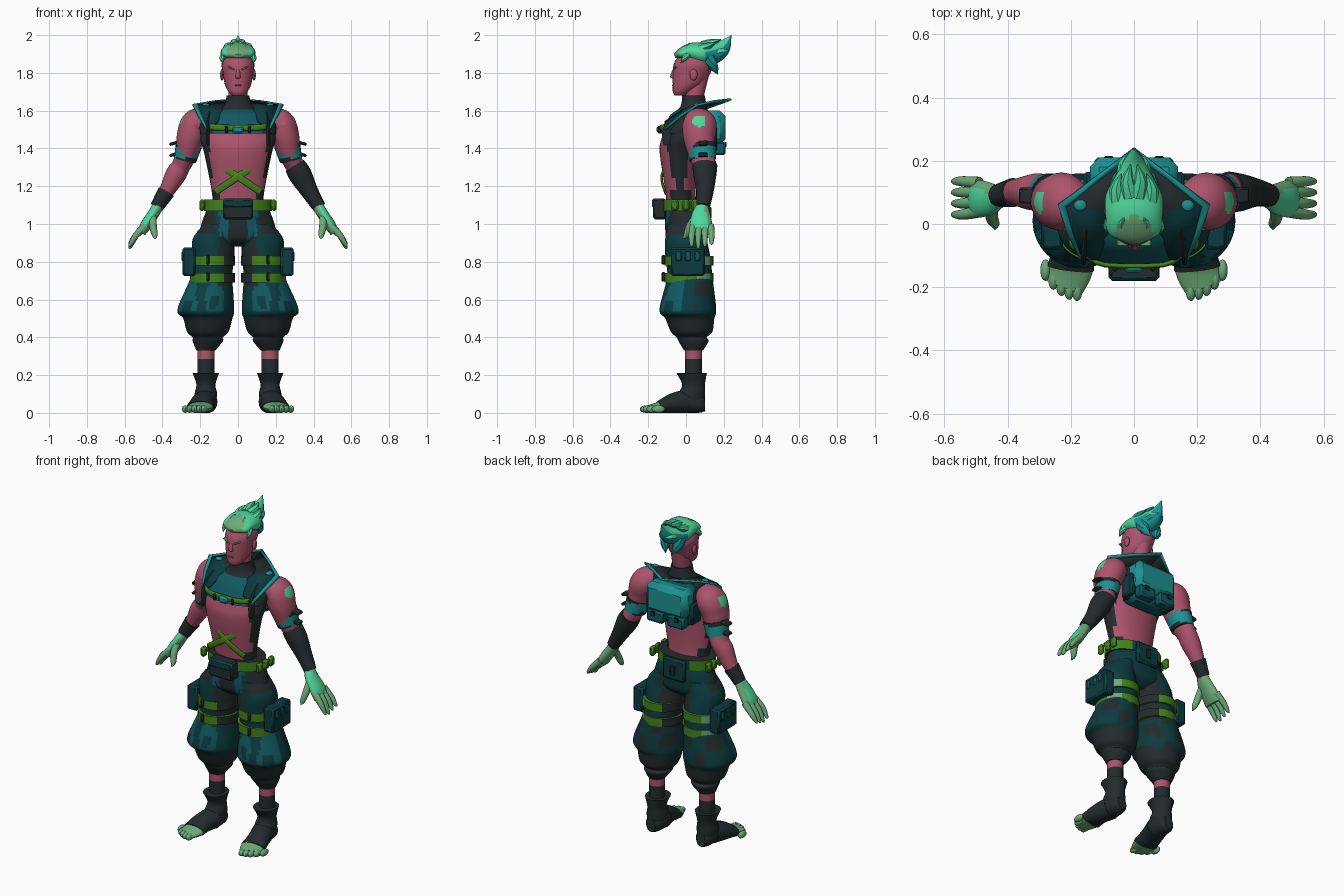
import bpy, bmesh, math
from mathutils import Vector, Matrix

cube = bpy.data.objects.get("Cube")
if cube:
    bpy.data.objects.remove(cube, do_unlink=True)

# Flat colours
def colour(name, *rgb):
    material = bpy.data.materials.new(name)
    material.use_nodes = True
    value = [((c / 255 + .055) / 1.055) ** 2.4 for c in rgb] + [1]
    material.diffuse_color = value
    material.node_tree.nodes["Principled BSDF"].inputs["Base Color"].default_value = value
    return material

skin = colour("rose_skin", 172, 84, 108)
mint = colour("bright_mint", 78, 216, 158)
sage = colour("sage_green", 108, 170, 120)
teal = colour("bright_teal", 28, 146, 146)
mid_teal = colour("mid_teal", 17, 88, 97)
dark_teal = colour("dark_teal", 12, 59, 64)
charcoal = colour("charcoal", 35, 43, 45)
green = colour("strap_green", 66, 130, 25)
SIDES = {"centre": {"": 1}, "left": {"left_": 1}, "right": {"right_": -1}, "both": {"left_": 1, "right_": -1}}
X, Y, Z = Matrix.Identity(3)
built = []

# Paint faces by a rule, then make the object on one or both sides
def finish(bm, name, paint, side="centre"):
    bmesh.ops.recalc_face_normals(bm, faces=bm.faces)
    bm.normal_update()
    materials = []
    for face in bm.faces:
        material = paint(face.calc_center_median(), face.normal) if callable(paint) else paint
        if material not in materials:
            materials.append(material)
        face.material_index = materials.index(material)
    for prefix, sign in SIDES[side].items():
        copy = bm.copy()
        if sign < 0:
            bmesh.ops.scale(copy, vec=(-1, 1, 1), verts=copy.verts)
            bmesh.ops.reverse_faces(copy, faces=copy.faces)
        mesh = bpy.data.meshes.new(prefix + name)
        copy.to_mesh(mesh)
        copy.free()
        for material in materials:
            mesh.materials.append(material)
        built.append(bpy.data.objects.new(prefix + name, mesh))
        bpy.context.collection.objects.link(built[-1])
    bm.free()

def smooth_path(points, steps):
    points = [Vector(p) for p in points]
    padded = [points[0], *points, points[-1]]
    path = []
    for a, b, c, d in zip(padded, padded[1:], padded[2:], padded[3:]):
        for t in (k / steps for k in range(steps)):
            path.append(b + (c - a) * (t / 2) + (a * 2 - b * 5 + c * 4 - d) * (t * t / 2)
                        + (b * 3 - a - c * 3 + d) * (t ** 3 / 2))
    return path + [points[-1]]

# Elliptic rings (x, y, z, half width, half depth); level rings if no reference axis
def sweep(name, points, paint, side="centre", axis=None, sides=20, steps=3):
    bm = bmesh.new()
    path = smooth_path(points, steps)
    rings = []
    for before, p, after in zip(path[:1] + path, path, path[1:] + path[-1:]):
        across, up = X, Y
        if axis:
            way = Vector((after - before)[:3]).normalized()
            across = way.cross(axis).normalized()
            up = across.cross(way)
        ring = []
        for angle in (math.tau * k / sides for k in range(sides)):
            v = Vector(p[:3]) + across * (math.cos(angle) * p[3]) + up * (math.sin(angle) * p[4])
            ring.append(bm.verts.new((v.x, v.y, max(v.z, 0))))
        rings.append(ring)
    for a, b in zip(rings, rings[1:]):
        for k in range(sides):
            bm.faces.new((a[k - 1], a[k], b[k], b[k - 1]))
    bm.faces.new(rings[0])
    bm.faces.new(rings[-1])
    finish(bm, name, paint, side)

# Same sweep along the middle plane, rings (y, z, half width, half depth)
def middle_sweep(name, rings, paint, **options):
    sweep(name, [(0, *ring) for ring in rings], paint, **options)

def grow(rings, amount):
    return [(x, y, z, width + amount, depth + amount) for x, y, z, width, depth in rings]

def box(name, centre, size, paint, side="centre", tilt=0, bevel=.01):
    bm = bmesh.new()
    turn = Matrix.Rotation(math.radians(tilt), 4, 'Y')
    bmesh.ops.create_cube(bm, size=1, matrix=Matrix.Translation(centre) @ turn @ Matrix.Diagonal((*size, 1)))
    bmesh.ops.bevel(bm, geom=bm.edges[:], offset=min(bevel, min(size) / 3), segments=1, affect='EDGES')
    finish(bm, name, paint, side)

def ball(name, centre, radii, paint):
    bm = bmesh.new()
    matrix = Matrix.Translation(centre) @ Matrix.Diagonal((*radii, 1))
    bmesh.ops.create_uvsphere(bm, u_segments=14, v_segments=9, radius=1, matrix=matrix)
    finish(bm, name, paint, "both")

# Torso with dark side panels
def torso_paint(c, n):
    edge = .15 if c.z > 1.29 else .14 if c.z > 1.19 else .1
    return charcoal if abs(c.x) > edge else skin

middle_sweep("torso", [(-.02, 1.07, .13, .08), (-.03, 1.18, .14, .08), (-.04, 1.38, .18, .1),
                       (-.03, 1.45, .2, .1), (0, 1.54, .18, .1), (.03, 1.6, .12, .07)], torso_paint, sides=48)

# Cropped vest, neck and straps
def vest_paint(c, n):
    return mid_teal if n.y < -.3 and abs(c.x) < .12 and c.z < 1.6 else charcoal

middle_sweep("vest", [(-.03, 1.48, .2, .11), (0, 1.53, .2, .11), (.02, 1.58, .16, .1),
                      (.04, 1.62, .08, .07), (.04, 1.68, .06, .06)], vest_paint, sides=36)
middle_sweep("neck", [(.04, 1.66, .05, .05), (.06, 1.78, .05, .06)], skin)
chest_line = [(x, -.1 if abs(x) > .1 else -.13, 1.5 + abs(x) / 9, .016, .008) for x in (-.15, -.09, .09, .15)]
sweep("chest_strap", chest_line, green, axis=Y)
box("chest_buckle", (0, -.14, 1.5), (.06, .03, .04), teal)
box("strap_clip", (.06, -.14, 1.5), (.015, .02, .04), charcoal, "both")
for label, sign in {"falling": 1, "rising": -1}.items():
    belly_line = [(.12 * sign * t, -.13 + abs(t) * (.03 - .01 * t), 1.25 - .08 * t, .018, .006) for t in (-1, 0, 1)]
    sweep(label + "_belly_strap", belly_line, green, axis=Y)
sweep("shoulder_harness", [(.16, -.09, 1.42, .03, .01), (.16, -.09, 1.51, .03, .01), (.15, .02, 1.58, .03, .01),
                           (.14, .1, 1.55, .03, .01), (.13, .09, 1.38, .03, .01)], charcoal, "both", axis=X)

# Wide pointed collar with a bright rim
outer = [(0, .24, 1.66), (.12, .15, 1.65), (.24, .06, 1.63), (.21, -.03, 1.57), (.17, -.11, 1.5)]
inner = [(0, .1, 1.61), (.05, .08, 1.61), (.06, .04, 1.61), (.08, -.02, 1.6), (.11, -.11, 1.54)]
def collar_band(name, near, far, paint):
    bm = bmesh.new()
    a, b = [[bm.verts.new(Vector(o).lerp(Vector(i), t)) for o, i in zip(outer, inner)] for t in (near, far)]
    for k in range(len(a) - 1):
        bm.faces.new((a[k], a[k + 1], b[k + 1], b[k]))
    finish(bm, name, paint, "both")
    for ob in built[-2:]:
        modifier = ob.modifiers.new("thickness", 'SOLIDIFY')
        modifier.thickness, modifier.offset = .012, 0

collar_band("collar_rim", 0, .14, teal)
collar_band("collar_inside", .14, 1, lambda c, n: dark_teal if c.y < .03 else charcoal)
ball("collar_stud", (.17, .06, 1.63), (.02, .02, .01), teal)

# Backpack
box("backpack", (0, .11, 1.48), (.27, .13, .24), mid_teal, bevel=.03)
box("backpack_flap", (0, .15, 1.51), (.28, .12, .18), teal, bevel=.03)
box("backpack_pocket", (.07, .18, 1.4), (.11, .06, .07), mid_teal, "both")
box("backpack_side_pocket", (.14, .12, 1.45), (.04, .09, .13), dark_teal, "both")
box("backpack_clasp", (.08, .21, 1.42), (.03, .01, .03), charcoal, "both")

# Arms, with one long sleeve and one short wrist wrap
def arm_paint(c, n):
    return mint if (c - Vector((.29, .07, 1.54))).length < .036 else skin

arm_rings = [(.16, .05, 1.55, .06, .06), (.22, .07, 1.53, .08, .09), (.25, .07, 1.46, .075, .085),
             (.27, .08, 1.38, .06, .07), (.3, .1, 1.31, .05, .06), (.33, .1, 1.26, .055, .055),
             (.38, .1, 1.17, .04, .04), (.43, .09, 1.09, .03, .03)]
sweep("arm", arm_rings, arm_paint, "both", axis=Y, sides=56, steps=9)
sweep("long_sleeve", grow(arm_rings[4:], .006), charcoal, "left", axis=Y)
sweep("wrist_wrap", grow(arm_rings[6:], .006), charcoal, "right", axis=Y)
sweep("arm_band", [(.26, .08, 1.42, .07, .08), (.28, .09, 1.34, .06, .07)],
      lambda c, n: teal if 1.35 < c.z < 1.41 else charcoal, "both", axis=Y, steps=6)
for height in (1.37, 1.43):
    box("band_tail", (.33, .09, height), (.07, .05, .017), charcoal, "both", tilt=15)

# Hands
def palm_paint(c, n):
    return mint if n.x > -.1 and n.y < .3 and c.z > .97 else sage

sweep("palm", [(.42, .09, 1.1, .03, .03), (.45, .08, 1.05, .03, .05), (.49, .08, .99, .03, .06),
               (.51, .08, .95, .02, .06)], palm_paint, "both", axis=Y)
for i in range(4):
    y, drop = .03 + .035 * i, .01 * abs(i - 1)
    sweep("finger", [(.49, .04 + .03 * i, .99, .02, .02), (.54, y, .94, .017, .017),
                     (.57, y, .88 + drop, .01, .01), (.58, y, .87 + drop, 0, 0)], sage, "both", axis=Y, sides=10)
sweep("thumb", [(.45, .06, 1.05, .02, .02), (.45, .02, .99, .02, .02), (.44, 0, .94, .015, .015),
                (.44, -.02, .92, 0, 0)], sage, "both", axis=Y, sides=10)

# Head and face
middle_sweep("head", [(-.03, 1.68, .03, .03), (-.02, 1.7, .05, .05), (.01, 1.74, .07, .08), (.03, 1.8, .08, .1),
                      (.04, 1.86, .085, .1), (.04, 1.94, .03, .04)], skin, sides=24)
middle_sweep("nose", [(-.06, 1.82, .01, .01), (-.07, 1.78, .013, .015), (-.06, 1.77, .014, .01)], skin, sides=10)
ball("ear", (.085, .04, 1.79), (.01, .02, .03), skin)
box("brow", (.036, -.06, 1.825), (.04, .02, .008), sage, "both", tilt=-25)
box("lips", (0, -.07, 1.735), (.036, .01, .008), skin)

# Swept-back hair and its tufts
def hair_paint(c, n):
    if c.y > .1 and n.z < .3:
        return teal
    return sage if abs(c.x) < .06 and c.y < .03 - abs(c.x) * .6 else mint

middle_sweep("hair", [(-.06, 1.89, .02, .01), (-.03, 1.9, .08, .03), (.03, 1.91, .09, .05), (.09, 1.9, .09, .06),
                      (.15, 1.91, .06, .06), (.2, 1.94, .03, .04), (.24, 2, 0, 0)],
             hair_paint, axis=Z, sides=36, steps=5)
def tuft(name, root, tip, radius):
    middle = Vector(root).lerp(Vector(tip), .5) + X * .01
    sweep(name, [(*root, radius, radius), (*middle, radius * .7, radius * .7), (*tip, 0, 0)],
          hair_paint, "both", axis=Z, sides=8)

tuft("front_tuft", (.03, -.02, 1.9), (.03, .02, 1.96), .025)
tuft("side_tuft", (.07, .01, 1.9), (.08, -.03, 1.85), .02)
tuft("temple_tuft", (.05, .07, 1.92), (.04, .16, 1.96), .03)
tuft("nape_tuft", (.04, .12, 1.88), (.02, .17, 1.79), .04)
tuft("crown_tuft", (.01, .09, 1.94), (.01, .19, 1.98), .03)
tuft("rear_tuft", (.02, .15, 1.9), (.01, .23, 1.92), .035)

# Hips, belt and pouches
def hip_paint(c, n):
    x = abs(c.x)
    if n.y > .4:
        return dark_teal
    return charcoal if x < .04 or (x > .12 and c.z > .95) else mid_teal if x < .1 else dark_teal

def belt_paint(c, n):
    return charcoal if abs(n.z) > .8 else dark_teal if c.y > 0 and abs(c.x) < .08 else green

middle_sweep("hips", [(-.01, 1.11, .15, .1), (0, 1.04, .18, .11), (0, .97, .2, .11), (0, .92, .19, .1),
                      (0, .88, .1, .05)], hip_paint, sides=48)
middle_sweep("belt", [(-.01, 1.07, .18, .12), (-.01, 1.13, .18, .12)], belt_paint, sides=36)
box("belt_pouch", (0, -.14, 1.08), (.16, .07, .11), charcoal)
box("pouch_flap", (0, -.16, 1.11), (.16, .04, .05), dark_teal)
for y in (-.06, 0, .05):
    box("belt_clip", (.19, y, 1.1), (.03, .04, .06), green, "both")
box("back_panel", (0, .11, 1.06), (.15, .03, .13), dark_teal)
box("back_clip", (0, .13, 1.06), (.03, .01, .06), charcoal)

# Baggy trouser legs with soft blotches
def leg_paint(c, n):
    blotch = math.sin(c.x * 45 + c.z * 9) * math.sin(c.z * 33 + c.x * 8)
    if c.z > .93 and n.y < .4:
        return hip_paint(c, n)
    if c.z < .51 + blotch * .02 or (c.z > .68 and c.x < .1 + blotch * .01):
        return charcoal
    if n.y < -.2 and .54 < c.z < .72 and (.08 < c.x < .17 or c.x > .22) and blotch > -.4:
        return mid_teal
    return charcoal if n.y > .2 and blotch > .15 and c.z < .72 else dark_teal

sweep("trouser_leg", [(.1, 0, 1, .08, .1), (.13, 0, .92, .11, .11), (.13, .01, .82, .11, .12),
                      (.14, .02, .72, .11, .12), (.17, .01, .55, .15, .15), (.16, .02, .5, .13, .13),
                      (.16, .03, .43, .11, .11), (.16, .03, .4, .08, .08), (.16, .04, .38, .08, .08),
                      (.17, .04, .33, .05, .05)], leg_paint, "both", sides=56, steps=7)

def thigh_strap_paint(c, n):
    return charcoal if c.x < .07 else sage if c.x > .2 and c.y > .06 else green

for top in (.83, .74):
    sweep("thigh_strap", [(.135, .015, z, .12, .13) for z in (top, top - .05)], thigh_strap_paint, "both", sides=36)
    box("strap_buckle", (.16, -.12, top - .02), (.016, .02, .05), charcoal, "both")
box("thigh_pouch", (.26, .01, .8), (.07, .18, .15), dark_teal, "both")
for y in (-.04, .01, .06):
    box("pouch_cover", (.28, y, .83), (.04, .04, .06), mid_teal, "both")

# Ankles, boots and bare toes
sweep("ankle", [(.17, .04, z, .045, .045) for z in (.35, .1)],
      lambda c, n: skin if c.z > .28 else charcoal, "both", steps=10)
sweep("boot_cuff", [(.17, .03, .21, .07, .08), (.17, .04, .15, .05, .06), (.17, .03, .1, .06, .07),
                    (.17, .03, .05, .05, .07)], charcoal, "both")
foot_rings = [(.17, .1, .05, .03, .04), (.17, .07, .05, .05, .05), (.17, 0, .06, .06, .06),
              (.19, -.07, .05, .06, .05), (.2, -.14, .03, .07, .03), (.22, -.2, .02, .06, .02)]
sweep("foot", foot_rings, lambda c, n: sage if c.y < -.13 else charcoal, "both", axis=Z, steps=4)
sweep("instep_wrap", grow(foot_rings[2:5], .004), charcoal, "both", axis=Z)
for i in range(5):
    ball("toe", (.18 + .025 * i, -.21 + .004 * i * i, .02), (.017, .035, .02), sage)

# Smooth shading with sharp creases kept
bpy.ops.object.select_all(action='DESELECT')
for ob in built:
    ob.select_set(True)
bpy.context.view_layer.objects.active = built[0]
bpy.ops.object.shade_smooth_by_angle(angle=math.radians(40))
